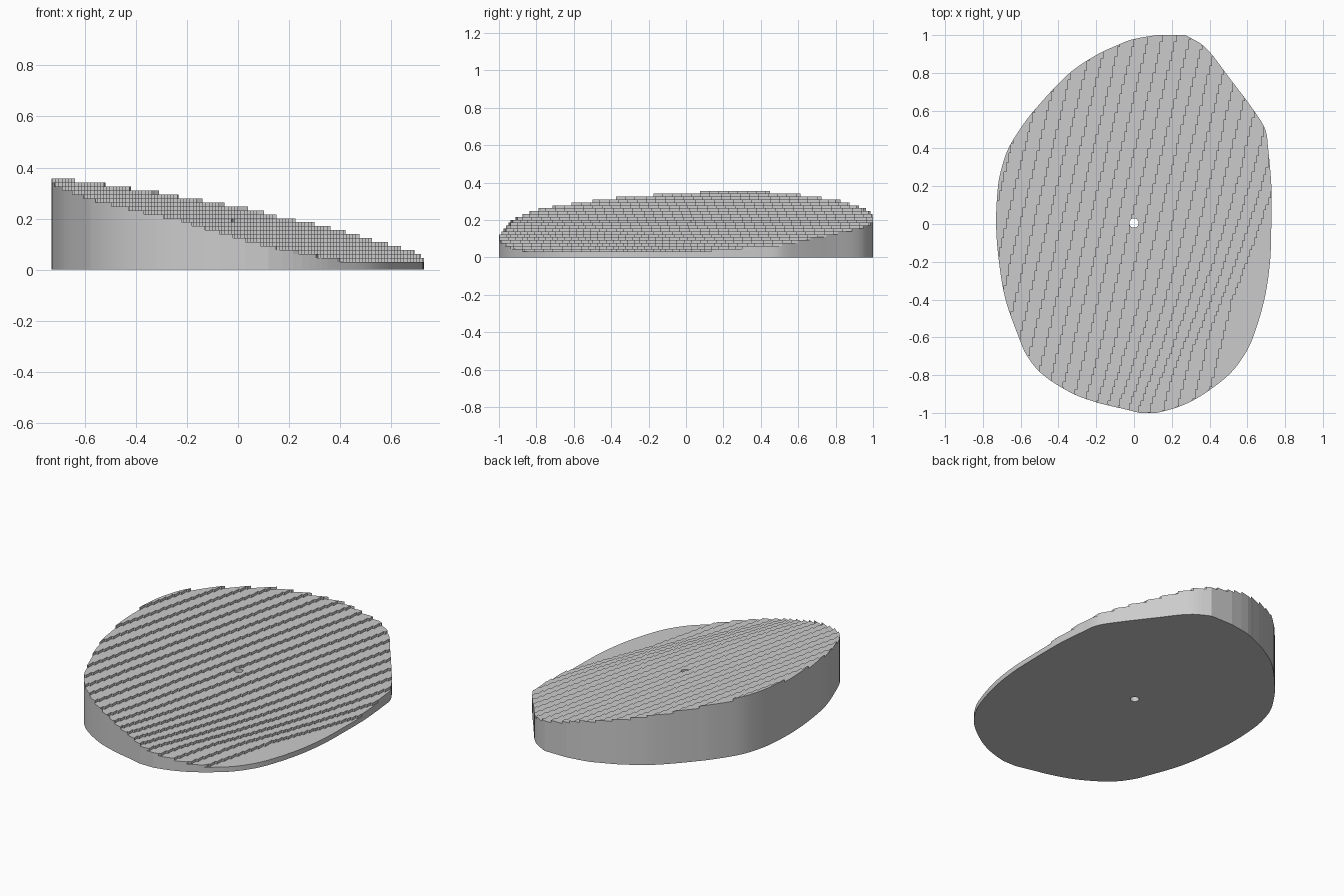
import bpy, bmesh, math
from mathutils import Vector

if "Cube" in bpy.data.objects:
    bpy.data.objects.remove(bpy.data.objects["Cube"])

STEP, GRID = 0.0155, 0.0125        # terrace height, stair size of contour edges
HOLE_Y, HOLE_R = 0.005, 0.025

# Outline: y, left x, right x
RIM = [(-1, .03, .12), (-.98, -.05, .20), (-.95, -.18, .28), (-.9, -.32, .37),
       (-.8, -.48, .50), (-.7, -.565, .58), (-.6, -.61, .63), (-.4, -.68, .69),
       (-.2, -.715, .72), (0, -.73, .727), (.2, -.72, .727), (.3, -.70, .72),
       (.4, -.665, .71), (.5, -.605, .695), (.6, -.53, .635), (.8, -.34, .485),
       (.9, -.19, .41), (.95, -.08, .36), (.98, 0, .31), (1, .12, .27)]


def rim(y, c):
    """Smooth left (c=1) or right (c=2) outline at y."""
    i = max(k for k in range(len(RIM) - 1) if RIM[k][0] <= y + 1e-9)

    def slope(k):
        a, b = RIM[max(k - 1, 0)], RIM[min(k + 1, len(RIM) - 1)]
        return (b[c] - a[c]) / (b[0] - a[0])
    p, q = RIM[i], RIM[i + 1]
    d = q[0] - p[0]
    t = (y - p[0]) / d
    return ((2*t**3 - 3*t*t + 1) * p[c] + (t**3 - 2*t*t + t) * d * slope(i)
            + (3*t*t - 2*t**3) * q[c] + (t**3 - t*t) * d * slope(i + 1))


def height(x, y):
    """Tilted surface, sinking a little towards the front right rim."""
    s = min(.79 * x - .62 * y, .66)
    return .19 - .212 * x + .052 * y - .12 * max(0, s - .25) ** 2


def crossing(z, y):
    lo, hi = -1.5, 1.5
    for _ in range(30):
        mid = (lo + hi) / 2
        lo, hi = (mid, hi) if height(mid, y) > z else (lo, mid)
    return round(lo / GRID) * GRID


def hole(y):
    return math.sqrt(max(0, HOLE_R ** 2 - (y - HOLE_Y) ** 2))


# Row edges, finer at the ends and around the hole
ys = {round(-1 + i * GRID, 5) for i in range(161)}
ys |= {-.997, -.993, .993, .997}
ys |= {round(HOLE_Y - HOLE_R * math.cos(math.pi * i / 12), 5) for i in range(13)}
ys = sorted(ys)

# Each row holds spans; each span holds terraces (x0 low/high edge, x1 low/high edge, z)
rows = []
for y0, y1 in zip(ys, ys[1:]):
    ym = (y0 + y1) / 2
    ends = [(rim(y0, 1), rim(y1, 1)), (rim(y0, 2), rim(y1, 2))]
    if hole(ym) > 0:
        h0, h1 = hole(y0), hole(y1)
        ends[1:1] = [(-h0, -h1), (h0, h1)]
    spans = []
    for l, r in zip(ends[::2], ends[1::2]):
        cells, prev = [], l
        for k in range(24, 1, -1):
            c = crossing((k - .5) * STEP, ym) if k > 2 else 9
            nxt = tuple(min(max(c, l[e]), r[e]) for e in (0, 1))
            if max(nxt[0] - prev[0], nxt[1] - prev[1]) > 1e-6:
                cells.append((prev, nxt, min(k, 23) * STEP))
            prev = nxt
        spans.append(cells)
    rows.append(spans)

bm = bmesh.new()


def face(pts, normal):
    out = []
    for p in pts:
        p = Vector(p)
        if not out or (p - out[-1]).length > 1e-6:
            out.append(p)
    if len(out) > 1 and (out[0] - out[-1]).length < 1e-6:
        out.pop()
    if len(out) < 3:
        return
    f = bm.faces.new([bm.verts.new(p) for p in out])
    f.normal_update()
    if f.normal.dot(Vector(normal)) < 0:
        f.normal_flip()


def edge_breaks(j):
    xs = set()
    for r, e in ((j - 1, 1), (j, 0)):
        if 0 <= r < len(rows):
            for cells in rows[r]:
                for a, b, _ in cells:
                    xs |= {round(a[e], 6), round(b[e], 6)}
    return sorted(xs)


def row_height(r, e, x):
    if 0 <= r < len(rows):
        for cells in rows[r]:
            for a, b, z in cells:
                if a[e] <= x <= b[e]:
                    return z
    return 0


breaks = [edge_breaks(j) for j in range(len(ys))]

for j, spans in enumerate(rows):
    y0, y1 = ys[j], ys[j + 1]
    for cells in spans:
        # Underside
        l, r = cells[0][0], cells[-1][1]
        face([(l[0], y0, 0), (r[0], y0, 0), (r[1], y1, 0), (l[1], y1, 0)], (0, 0, -1))
        # Terrace tops
        for a, b, z in cells:
            low = [x for x in breaks[j] if a[0] + 1e-5 < x < b[0] - 1e-5]
            high = [x for x in breaks[j + 1] if a[1] + 1e-5 < x < b[1] - 1e-5]
            face([(x, y0, z) for x in [a[0], *low, b[0]]]
                 + [(x, y1, z) for x in [b[1], *high[::-1], a[1]]], (0, 0, 1))
        # Rim walls, hole walls and risers
        levels = [0] + [c[2] for c in cells] + [0]
        lines = [c[0] for c in cells] + [r]
        for line, za, zb in zip(lines, levels, levels[1:]):
            side = 1 if za > zb else -1
            face([(line[0], y0, za), (line[1], y1, za), (line[1], y1, zb), (line[0], y0, zb)],
                 (side * (y1 - y0), side * (line[0] - line[1]), 0))

# Small stair risers between rows, and the flat end walls
for j, y in enumerate(ys):
    for x0, x1 in zip(breaks[j], breaks[j][1:]):
        if x1 - x0 < 1e-5:
            continue
        m = (x0 + x1) / 2
        za, zb = row_height(j - 1, 1, m), row_height(j, 0, m)
        if abs(za - zb) > 1e-6:
            face([(x0, y, za), (x1, y, za), (x1, y, zb), (x0, y, zb)],
                 (0, 1 if za > zb else -1, 0))

bmesh.ops.remove_doubles(bm, verts=bm.verts, dist=1e-5)
mesh = bpy.data.meshes.new("terraced_wedge")
bm.to_mesh(mesh)
bm.free()
wedge = bpy.data.objects.new("terraced_wedge", mesh)
bpy.context.collection.objects.link(wedge)

grey = bpy.data.materials.new("plain_grey")
grey.diffuse_color = (.6, .6, .6, 1)
grey.use_nodes = True
grey.node_tree.nodes["Principled BSDF"].inputs["Base Color"].default_value = grey.diffuse_color
mesh.materials.append(grey)
